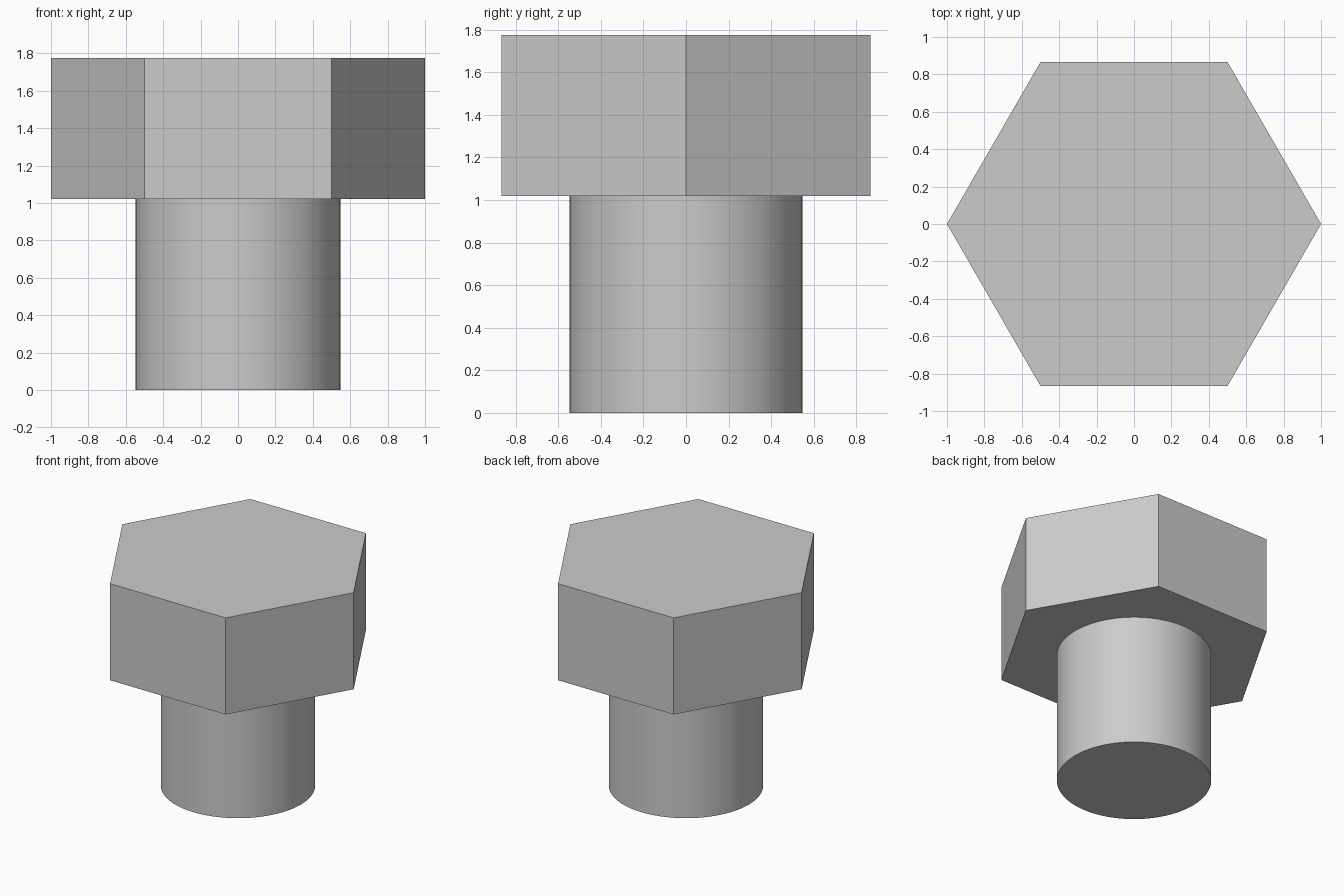
import bpy
import math

cube = bpy.data.objects.get("Cube")
if cube:
    bpy.data.objects.remove(cube, do_unlink=True)

# Single plain metal grey
GREY = (0.6, 0.6, 0.6, 1.0)
steel = bpy.data.materials.new("steel_grey")
steel.use_nodes = True
steel.diffuse_color = GREY
steel.node_tree.nodes["Principled BSDF"].inputs["Base Color"].default_value = GREY

SHANK_TOP, TOP = 1.02, 1.775


def prism(name, sides, radius, bottom, top, turn=0.0):
    """Upright prism between two heights."""
    bpy.ops.mesh.primitive_cylinder_add(
        vertices=sides, radius=radius, depth=top - bottom,
        location=(0, 0, (bottom + top) / 2), rotation=(0, 0, turn))
    part = bpy.context.object
    part.name = part.data.name = name
    part.data.materials.append(steel)
    return part


# Hexagonal head with corners on the x axis
prism("hex_head", 6, 1.0, SHANK_TOP, TOP, math.radians(30))

# Round smooth shank
prism("shank", 96, 0.547, 0.0, SHANK_TOP)
bpy.ops.object.shade_smooth_by_angle(angle=math.radians(30))
